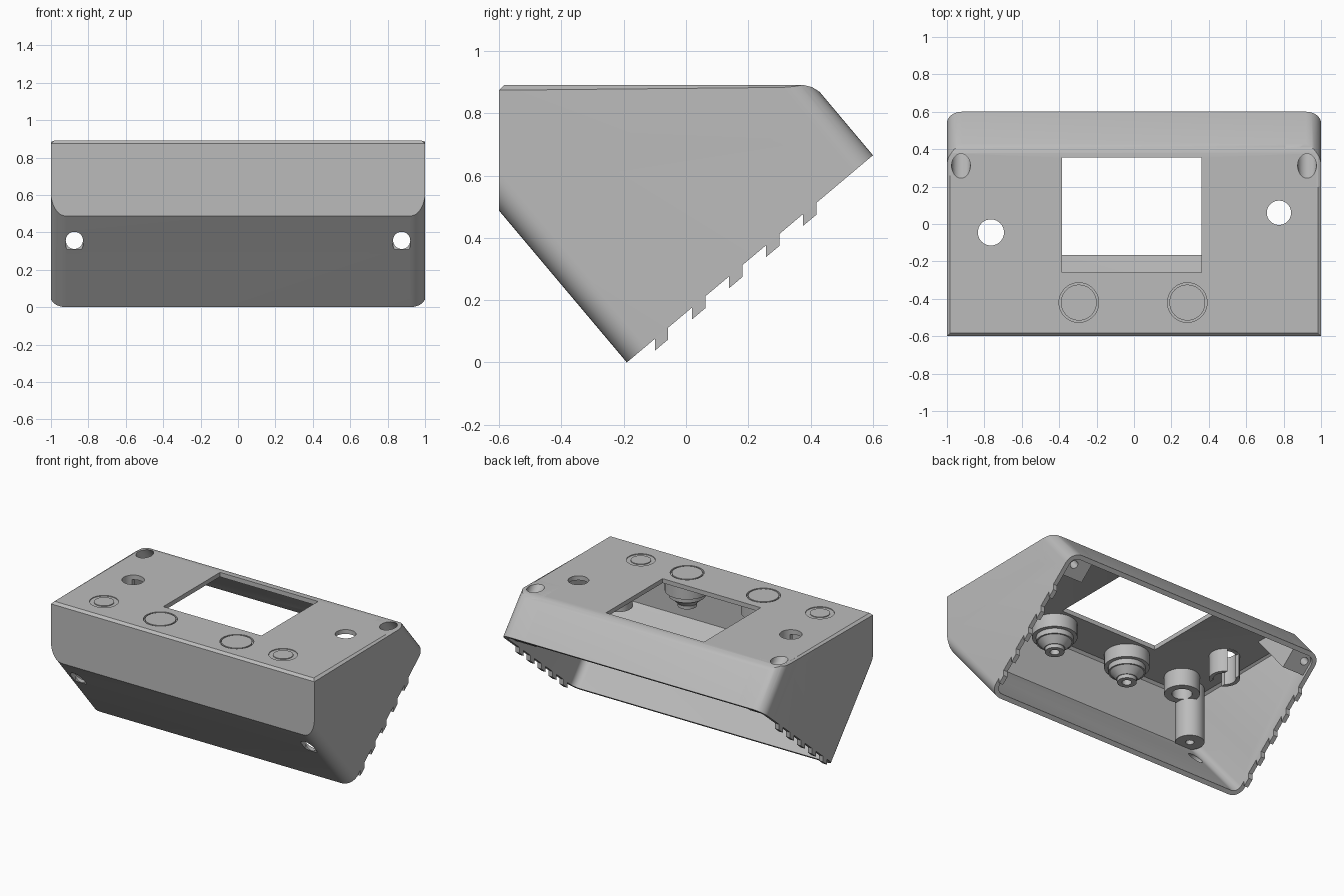
import bpy, bmesh, math
from mathutils import Matrix, Vector

cube = bpy.data.objects.get("Cube")
if cube:
    bpy.data.objects.remove(cube)

grey = bpy.data.materials.new("warm_grey_plastic")
grey.use_nodes = True
grey.diffuse_color = (0.5, 0.5, 0.5, 1)
grey.node_tree.nodes["Principled BSDF"].inputs["Base Color"].default_value = (0.5, 0.5, 0.5, 1)

WALL = 0.03
TOP = 0.89
LENGTH = 1.033                     # depth of the tilted opening
TILT = Matrix.Translation((0, -0.19, 0)) @ Matrix.Rotation(math.atan2(0.665, 0.79), 4, 'X')


def finish(name, bm, matrix=None):
    if matrix:
        bm.transform(matrix)
    bmesh.ops.recalc_face_normals(bm, faces=bm.faces)
    mesh = bpy.data.meshes.new(name)
    bm.to_mesh(mesh)
    bm.free()
    mesh.materials.append(grey)
    obj = bpy.data.objects.new(name, mesh)
    bpy.context.collection.objects.link(obj)
    return obj


def box(name, lo, hi, matrix=None, radius=0):
    bm = bmesh.new()
    bmesh.ops.create_cube(bm, size=1)
    lo, hi = Vector(lo), Vector(hi)
    for v in bm.verts:
        v.co = [(a + b) / 2 + c * (b - a) for a, b, c in zip(lo, hi, v.co)]
    if radius:
        upright = [e for e in bm.edges if abs(e.verts[0].co.z - e.verts[1].co.z) > 0.01]
        bmesh.ops.bevel(bm, geom=upright, offset=radius, segments=8, profile=0.5, affect='EDGES')
    return finish(name, bm, matrix)


def cylinder(name, x, y, r, z0, z1, matrix=None, r_low=None):
    bm = bmesh.new()
    bmesh.ops.create_cone(bm, cap_ends=True, segments=40, radius1=r_low or r, radius2=r, depth=z1 - z0,
                          matrix=Matrix.Translation((x, y, (z0 + z1) / 2)))
    return finish(name, bm, matrix)


def extrude(name, profile, x0, x1, chamfer=0):
    bm = bmesh.new()
    face = bm.faces.new([bm.verts.new((x0, y, z)) for y, z in profile])
    moved = bmesh.ops.extrude_face_region(bm, geom=[face])["geom"]
    for v in moved:
        if isinstance(v, bmesh.types.BMVert):
            v.co.x = x1
    if chamfer:
        z_top = max(z for y, z in profile)
        y_back = max(y for y, z in profile if z == z_top)
        rim = [e for e in bm.edges if all(v.co.z > z_top - 0.001 for v in e.verts)
               and min(v.co.y for v in e.verts) < y_back - 0.01]
        bmesh.ops.bevel(bm, geom=rim, offset=chamfer, segments=1, profile=0.5, affect='EDGES')
    return finish(name, bm)


def combine(obj, other, how='DIFFERENCE', keep=False):
    mod = obj.modifiers.new("combine", 'BOOLEAN')
    mod.operation, mod.solver, mod.object = how, 'EXACT', other
    bpy.context.view_layer.update()
    mesh = bpy.data.meshes.new_from_object(obj.evaluated_get(bpy.context.evaluated_depsgraph_get()))
    obj.modifiers.clear()
    obj.data = mesh
    if not keep:
        bpy.data.objects.remove(other)
    return obj


def body(name, t):
    """Tilted rounded prism, trimmed by the upright front and flat top; t insets it."""
    prism = box(name, (-1 + t, t, -0.3 if t else 0), (1 - t, LENGTH - t, 1.5), TILT, 0.08 - t)
    trim = extrude("trim", [(-0.6 + t, -0.5), (-0.6 + t, TOP - t), (0.38 - t, TOP - t), (0.405 - t, TOP - 0.006 - t),
                            (0.43 - t, TOP - 0.022 - t), (0.9, 0.5), (0.9, -0.5)], -1 + t, 1 - t, 0.016)
    return combine(prism, trim, 'INTERSECT')


# Main shell, open along the tilted underside
housing = body("housing", 0)
solid = housing.copy()
solid.data = housing.data.copy()
bpy.context.collection.objects.link(solid)
combine(housing, body("cavity", WALL))

# Display window and control holes
combine(housing, box("window_cut", (-0.385, -0.26, 0.7), (0.36, 0.355, 1)))
combine(housing, cylinder("knob_cut", -0.765, -0.045, 0.07, 0.8, 1))
combine(housing, cylinder("jack_cut", 0.775, 0.06, 0.065, 0.8, 1))

# Ring grooves on the top: deep around buttons, shallow around the outer pair
for x, y, outer, inner, depth in [(-0.295, -0.42, 0.106, 0.096, 0.02), (0.285, -0.42, 0.106, 0.096, 0.02),
                                  (-0.73, -0.41, 0.09, 0.063, 0.005), (0.63, -0.41, 0.09, 0.063, 0.005)]:
    groove = cylinder("groove", x, y, outer, TOP - depth, 1)
    combine(groove, cylinder("core", x, y, inner, 0.5, 1.1))
    combine(housing, groove)

ALONG_Y = Matrix.Rotation(math.radians(90), 4, 'X')    # local z becomes -y, local y becomes z
for side, label in ((1, "left"), (-1, "right")):
    # Screw access holes in the sloped front
    combine(housing, cylinder("access_cut", side * 0.875, 0.357, 0.046, 0.3, 0.6, ALONG_Y))
    combine(housing, cylinder("access_seat", side * 0.875, 0.333, 0.046, 0.45, 0.6, ALONG_Y))
    # Back corner screw blocks with counterbored holes along the tilt
    block = box(label + "_corner_block", (side * 0.91 - 0.1, 0.87, 0.02), (side * 0.91 + 0.1, 1.04, 0.8), TILT)
    combine(block, solid, 'INTERSECT', keep=True)
    for target in (housing, block):
        combine(target, cylinder("counterbore", side * 0.925, 0.956, 0.05, 0.13, 0.7, TILT))
        combine(target, cylinder("screw_hole", side * 0.925, 0.956, 0.026, -0.1, 0.7, TILT))
    # Front screw posts
    post = cylinder(label + "_front_post", side * 0.86, -0.49, 0.09, 0.48, 0.87)
    combine(post, solid, 'INTERSECT', keep=True)
    combine(post, cylinder("pilot", side * 0.86, -0.49, 0.026, 0.4, 0.65))
    # Sawtooth catches along the side rims
    for i in range(5):
        y = -0.1 + 0.119 * i
        z = (y + 0.19) * 0.842
        extrude(f"{label}_tooth_{i + 1}", [(y, z + 0.01), (y, z - 0.038), (y + 0.043, z - 0.002),
                                           (y + 0.043, z + 0.046)], side, side * (1 - WALL))
bpy.data.objects.remove(solid)

# Stepped button towers under the top
for x, label in ((0.285, "left"), (-0.295, "right")):
    tower = cylinder(label + "_button_tower", x, -0.42, 0.14, 0.77, 0.865)
    combine(tower, cylinder("step", x, -0.42, 0.115, 0.735, 0.78), 'UNION')
    combine(tower, cylinder("taper", x, -0.42, 0.11, 0.69, 0.74, r_low=0.065), 'UNION')
    combine(tower, cylinder("tip", x, -0.42, 0.06, 0.665, 0.7), 'UNION')
    combine(tower, cylinder("bore", x, -0.42, 0.03, 0.6, 0.75))

# Sockets beneath the outer rings
for x, label in ((0.63, "left"), (-0.73, "right")):
    socket = cylinder(label + "_socket", x, -0.41, 0.11, 0.74, 0.865)
    combine(socket, cylinder("bore", x, -0.41, 0.063, 0.6, 0.84))

# Slotted clip around the right control hole
clip = cylinder("knob_clip", -0.765, -0.045, 0.095, 0.7, 0.865)
combine(clip, cylinder("bore", -0.765, -0.045, 0.07, 0.6, 1))
combine(clip, box("slot", (-0.81, -0.2, 0.6), (-0.72, 0.2, 0.858)))

# Smooth the round surfaces and keep the edges crisp
bpy.ops.object.select_all(action='DESELECT')
for obj in bpy.context.collection.objects:
    if obj.type == 'MESH' and grey.name in obj.data.materials:
        obj.select_set(True)
        bpy.context.view_layer.objects.active = obj
bpy.ops.object.shade_smooth_by_angle(angle=math.radians(25))
